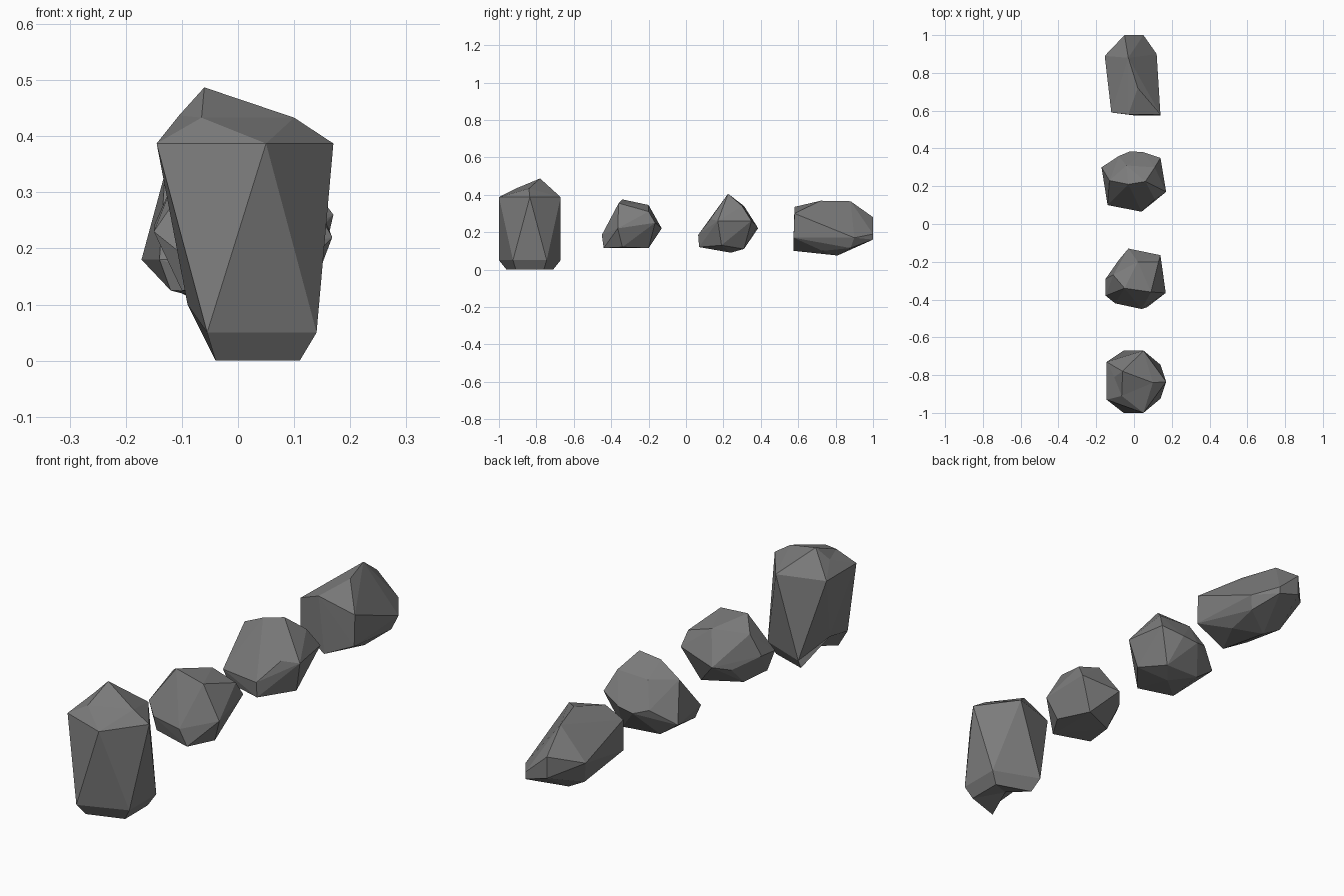
import bpy, bmesh
from mathutils import Vector

if "Cube" in bpy.data.objects:
    bpy.data.objects.remove(bpy.data.objects["Cube"])

# Dark stone colour
stone = bpy.data.materials.new("dark_stone")
stone.diffuse_color = (.085, .085, .085, 1)
stone.use_nodes = True
stone.node_tree.nodes["Principled BSDF"].inputs["Base Color"].default_value = stone.diffuse_color
stone.diffuse_color = (.2, .2, .2, 1)
stone.use_nodes = True
stone.node_tree.nodes["Principled BSDF"].inputs["Base Color"].default_value = stone.diffuse_color


def finish(name, bm):
    bmesh.ops.recalc_face_normals(bm, faces=bm.faces[:])
    mesh = bpy.data.meshes.new(name)
    bm.to_mesh(mesh)
    bm.free()
    mesh.materials.append(stone)
    obj = bpy.data.objects.new(name, mesh)
    bpy.context.collection.objects.link(obj)
    return obj


def hull_rock(name, points):
    """Faceted boulder: convex hull of a few corner points."""
    bm = bmesh.new()
    for p in points:
        bm.verts.new(Vector(p))
    bmesh.ops.convex_hull(bm, input=bm.verts[:])
    loose = [v for v in bm.verts if not v.link_faces]
    bmesh.ops.delete(bm, geom=loose, context='VERTS')
    return finish(name, bm)


# Upright rock: five-sided, twisted shaft with a notched base and a peaked top
bm = bmesh.new()
base = [(-.04, -.96, 0), (.11, -.91, 0), (.11, -.76, 0), (-.04, -.71, 0), (0, -.83, .035)]
foot = [(-.055, -1, .05), (.14, -.925, .05), (.14, -.745, .05), (-.055, -.67, .05),
        (-.09, -.83, .10)]
crown = [(.05, -1), (.17, -.835), (.05, -.67), (-.145, -.73), (-.145, -.93)]
peak = [(.10, -.84, .433), (-.06, -.78, .487), (-.065, -.91, .433), (-.105, -.81, .437)]
vb = [bm.verts.new(p) for p in base]
vf = [bm.verts.new(p) for p in foot]
vc = [bm.verts.new((x, y, .387)) for x, y in crown]
p0, p1, p2, p3 = [bm.verts.new(p) for p in peak]
b0, b1, b2, b3, b4 = vb
for f in ((b0, b1, b4), (b1, b2, b4), (b2, b3, b4)):
    bm.faces.new(f)
for i in range(5):
    j = (i + 1) % 5
    bm.faces.new((vb[i], vb[j], vf[j], vf[i]))
    bm.faces.new((vf[i], vf[j], vc[i]))
    bm.faces.new((vf[j], vc[j], vc[i]))
c0, c1, c2, c3, c4 = vc
for f in ((c0, c1, p0), (c1, c2, p0), (c2, p1, p0), (c2, c3, p1), (c3, p3, p1),
          (c3, c4, p3), (c4, p2, p3), (p3, p2, p1), (c4, c0, p2), (c0, p0, p2),
          (p0, p1, p2)):
    bm.faces.new(f)
finish("upright_rock", bm)

# Round rock nearer the front
hull_rock("front_boulder", [
    (-.05, -.34, .375), (.09, -.36, .355), (.13, -.20, .31), (.02, -.20, .345),
    (-.11, -.27, .33), (-.15, -.38, .23), (-.15, -.29, .24), (-.08, -.19, .20),
    (-.03, -.13, .22), (.14, -.165, .25), (.168, -.365, .22), (.04, -.45, .185),
    (-.10, -.42, .19), (.07, -.44, .115), (-.10, -.40, .125), (.13, -.34, .12),
    (-.08, -.27, .12), (.07, -.20, .115)])

# Round rock nearer the back
hull_rock("back_boulder", [
    (.06, .225, .405), (-.03, .21, .385), (-.13, .23, .335), (.11, .30, .34),
    (-.04, .31, .34), (-.02, .385, .22), (.05, .38, .23), (.14, .35, .26),
    (.17, .17, .26), (.11, .13, .27), (.04, .065, .185),
    (-.14, .10, .18), (.04, .07, .12), (-.12, .11, .125), (-.172, .30, .18),
    (-.08, .36, .24), (.14, .19, .13), (.02, .24, .09), (.08, .31, .11),
    (-.09, .30, .12)])

# Long rock lying on its side
hull_rock("lying_rock", [
    (-.12, .59, .30), (-.03, .58, .335), (.14, .58, .30), (.14, .575, .17),
    (0, .575, .10), (-.12, .59, .17), (.02, .72, .368), (-.03, .88, .365),
    (-.155, .89, .24), (.12, .90, .17), (.10, .88, .115), (-.02, .81, .075),
    (-.10, .82, .12), (.08, .73, .10), (-.05, 1, .28), (.05, 1, .19),
    (.05, 1, .16), (-.05, 1, .19)])
